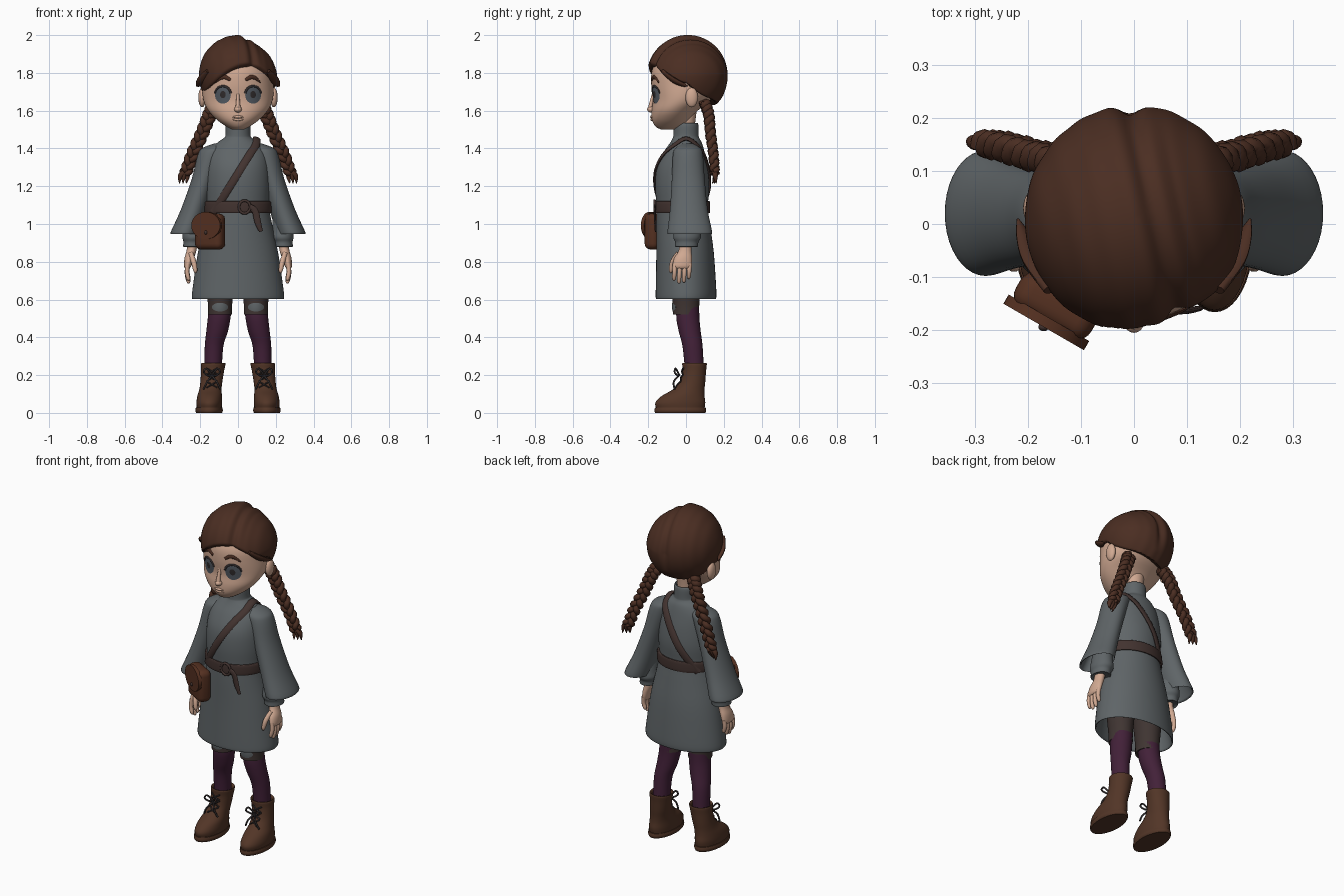
import bpy, bmesh, math
from mathutils import Vector, Matrix

cube = bpy.data.objects.get("Cube")
if cube:
    bpy.data.objects.remove(cube)


def material(name, red, green, blue):
    mat = bpy.data.materials.new(name)
    mat.use_nodes = True
    mat.diffuse_color = (red, green, blue, 1)
    shader = next(node for node in mat.node_tree.nodes if node.type == "BSDF_PRINCIPLED")
    shader.inputs["Base Color"].default_value = (red, green, blue, 1)
    return mat


skin_tone = material("skin", .64, .4, .29)
hair_brown = material("hair_brown", .07, .027, .016)
wool_grey = material("wool_grey", .115, .13, .137)
belt_leather = material("belt_leather", .055, .033, .029)
boot_leather = material("boot_leather", .085, .036, .02)
plum = material("stocking_plum", .055, .015, .04)
shorts_brown = material("shorts_brown", .05, .035, .032)
bag_leather = material("bag_leather", .09, .03, .015)
eye_grey = material("eye_grey", .085, .1, .12)
dark = material("dark_trim", .03, .025, .026)


def finish(bm, name, mat, matrix=None):
    """Turn a bmesh into a smooth shaded object."""
    if matrix:
        bm.transform(matrix)
    bmesh.ops.recalc_face_normals(bm, faces=bm.faces)
    mesh = bpy.data.meshes.new(name)
    bm.to_mesh(mesh)
    bm.free()
    mesh.materials.append(mat)
    for poly in mesh.polygons:
        poly.use_smooth = True
    mesh.set_sharp_from_angle(angle=math.radians(50))
    obj = bpy.data.objects.new(name, mesh)
    bpy.context.scene.collection.objects.link(obj)
    return obj


def spline(keys, steps=4):
    """Pass a smooth curve through tuples of any length."""
    out = []
    for i in range(len(keys) - 1):
        near = keys[max(i - 1, 0)], keys[i], keys[i + 1], keys[min(i + 2, len(keys) - 1)]
        for s in range(steps):
            t = s / steps
            out.append(tuple(b + (c - a) * t / 2 + (a - 2.5 * b + 2 * c - d / 2) * t * t
                             + (1.5 * (b - c) + (d - a) / 2) * t ** 3
                             for a, b, c, d in zip(*near)))
    return out + [tuple(keys[-1])]


def circle(count):
    return [(math.cos(math.tau * i / count), math.sin(math.tau * i / count)) for i in range(count)]


def bridge(name, rings, mat):
    """Skin a stack of equal point rings and cap the ends."""
    bm = bmesh.new()
    rows = [[bm.verts.new(p) for p in ring] for ring in rings]
    for low, high in zip(rows, rows[1:]):
        for i in range(len(low)):
            bm.faces.new((low[i - 1], low[i], high[i], high[i - 1]))
    bm.faces.new(rows[0])
    bm.faces.new(rows[-1])
    return finish(bm, name, mat)


def loft(name, keys, mat, side=1, count=40):
    """Stack level ellipses given as x, y, z, x radius, y radius."""
    rings = [[(side * (x + rx * c), y + ry * s, z) for c, s in circle(count)]
             for x, y, z, rx, ry in spline(keys)]
    return bridge(name, rings, mat)


def sweep(name, points, mat, side=1, steps=4, centre=None, count=10):
    """Run an ellipse along a path of x, y, z, width, thickness."""
    path = spline(points, steps)
    spots = [Vector((side * p[0], p[1], p[2])) for p in path]
    rings = []
    for i, p in enumerate(spots):
        along = (spots[min(i + 1, len(spots) - 1)] - spots[max(i - 1, 0)]).normalized()
        face = p - centre if centre else Vector((0, 1, 0))
        across = along.cross(face).normalized()
        out = across.cross(along)
        rings.append([p + across * path[i][3] * c + out * path[i][4] * s for c, s in circle(count)])
    return bridge(name, rings, mat)


def ball(name, spot, size, mat):
    bm = bmesh.new()
    bmesh.ops.create_uvsphere(bm, u_segments=24, v_segments=16, radius=1)
    return finish(bm, name, mat, Matrix.Translation(spot) @ Matrix.Diagonal((*size, 1)))


def surface(rings, x, z, way=-1):
    """Front or back y of a lofted body at a given x and z."""
    for a, b in zip(rings, rings[1:]):
        if a[2] <= z <= b[2]:
            t = (z - a[2]) / (b[2] - a[2])
            cx, cy, _, rx, ry = [m + (n - m) * t for m, n in zip(a, b)]
            return cy + way * ry * math.sqrt(max(.02, 1 - ((x - cx) / rx) ** 2))
    return 0


def patch(name, rings, cx, cz, rx, rz, mat, lift=.002, bulge=.004):
    """Thin oval plate that hugs a lofted body."""
    rows = []
    for j in range(1, 8):
        r = j / 7
        rows.append([(cx + rx * r * c, surface(rings, cx + rx * r * c, cz + rz * r * s)
                      - lift - bulge * (1 - r * r), cz + rz * r * s) for c, s in circle(28)])
    return bridge(name, rows, mat)


SIDES = (("left", 1), ("right", -1))

# Head and neck
head = [(0, -.09, 1.5, .03, .04), (0, -.085, 1.515, .06, .075), (0, -.08, 1.55, .11, .1),
        (0, -.06, 1.6, .157, .122), (0, -.02, 1.66, .184, .155), (0, 0, 1.74, .188, .184),
        (0, 0, 1.82, .178, .178), (0, 0, 1.9, .13, .13), (0, 0, 1.93, .08, .08)]
loft("head", head, skin_tone, count=64)
face = spline(head)
loft("neck", [(0, 0, 1.44, .05, .05), (0, 0, 1.52, .047, .047), (0, 0, 1.62, .06, .06)], skin_tone)
ball("nose", (0, -.182, 1.607), (.02, .024, .017), skin_tone)
sweep("nose_bridge", [(0, -.17, 1.69, .008, .01), (0, -.182, 1.65, .01, .01),
                      (0, -.19, 1.61, .014, .012)], skin_tone)
for part, z in (("upper_lip", 1.567), ("lower_lip", 1.553)):
    sweep(part, [(x, surface(face, x, z), z, r, r) for x, r in
                 ((-.03, .002), (0, .008), (.03, .002))], skin_tone)

# Eyes, lashes, brows and ears
for label, side in SIDES:
    patch(label + "_eye", face, side * .08, 1.683, .042, .046, eye_grey)
    patch(label + "_pupil", face, side * .08, 1.685, .015, .019, dark, .006, .001)
    arc = []
    for i in range(9):
        turn = math.radians(10 + 20 * i)
        x, z = .08 + .043 * math.cos(turn), 1.683 + .047 * math.sin(turn)
        arc.append((x, surface(face, x, z) - .002, z, .006, .004))
    sweep(label + "_lash", arc, dark, side)
    brow = ((.04, 1.762, .008), (.065, 1.777, .011), (.09, 1.773, .01), (.118, 1.75, .003))
    sweep(label + "_brow", [(x, surface(face, x, z), z, r, .006) for x, z, r in brow],
          hair_brown, side)
    ball(label + "_ear", (side * .19, .03, 1.67), (.02, .033, .052), skin_tone)

# Hair cap: a parted dome that dips under the skin below the hairline
bm = bmesh.new()
bmesh.ops.create_uvsphere(bm, u_segments=128, v_segments=80, radius=1)
middle = Vector((0, .01, 1.79))
for v in bm.verts:
    up = v.co.z
    p = Vector((v.co.x * .207, v.co.y * .215, up * (.21 if up > 0 else .22)))
    spot = p + middle
    gap = spot.x - (.045 - .23 * spot.y)
    crown = min(max((up + .5) / .5, 0), 1)
    scale = 1 - .09 * crown * math.exp(-(gap / .022) ** 2) + .004 * math.sin(gap * 110)
    scale -= .17 * max(up, 0) * min(max(gap / .06, 0), 1) * .9 ** 2 * .9
    bend = 2.8 if spot.x < .06 else 5
    hairline = max(1.85 - bend * (spot.x - .06) ** 2, 1.7) - 1.3 * max(spot.y, 0)
    dip = min(max((hairline - spot.z + .005) / .03, 0), 1)
    v.co = middle + p * scale * (1 - .2 * dip * dip * (3 - 2 * dip))
finish(bm, "hair_cap", hair_brown)

# Side locks and three-strand braids
for label, side in SIDES:
    sweep(label + "_side_lock", [(.16, -.125, 1.81, .012, .01), (.192, -.07, 1.765, .022, .012),
                                 (.21, -.02, 1.74, .016, .009), (.22, .01, 1.73, .002, .002)],
          hair_brown, side)
    spine = spline([(.12, .1, 1.64), (.15, .12, 1.58), (.19, .13, 1.48),
                    (.24, .145, 1.37), (.277, .153, 1.27)], 15)
    for strand in range(3):
        rope = []
        for i, (x, y, z) in enumerate(spine):
            turn = i * .38 + strand * math.tau / 3
            thick = .021 - .006 * i / len(spine)
            sway = .019 * math.sin(turn)
            rope.append((x + sway, y + .013 * math.sin(2 * turn), z + sway * .35, thick, thick))
        sweep(f"{label}_braid_strand_{strand}", rope, hair_brown, side, steps=1, count=8)
        tip = .268 + .018 * strand
        sweep(f"{label}_braid_tuft_{strand}", [(.275, .153, 1.285, .016, .016),
              (tip, .155, 1.255, .014, .014), (tip + .006, .14 + .01 * strand, 1.215, .002, .002)],
              hair_brown, side)

# Tunic with collar and open hem
tunic = [(0, 0, .61, .244, .16), (0, 0, .66, .24, .16), (0, -.005, .85, .212, .152),
         (0, -.015, 1, .18, .142), (0, -.02, 1.09, .166, .136), (0, -.02, 1.2, .17, .143),
         (0, -.02, 1.3, .165, .134), (0, -.01, 1.38, .15, .108), (0, 0, 1.43, .11, .084),
         (0, 0, 1.455, .075, .07), (0, 0, 1.47, .066, .067), (0, 0, 1.52, .065, .066)]
lining = [(0, 0, .8, .2, .135), (0, 0, .63, .23, .147), (0, 0, .605, .238, .155)]
rim = [(0, 0, 1.535, .058, .06), (0, 0, 1.52, .05, .05)]
loft("tunic", lining + tunic + rim, wool_grey, count=64)
cloth = spline(tunic)

# Arms: flared sleeves, cuffs, hands
for label, side in SIDES:
    loft(label + "_sleeve", [
        (.1, .01, 1.425, .03, .03), (.125, .01, 1.4, .066, .068), (.145, .01, 1.36, .07, .08),
        (.183, .012, 1.235, .063, .087), (.235, .015, 1.075, .068, .1), (.278, .02, .96, .077, .118),
        (.278, .02, .95, .073, .114), (.272, .02, .97, .068, .108), (.235, .015, 1.1, .05, .07)],
        wool_grey, side)
    loft(label + "_cuff", [
        (.23, .01, 1.08, .045, .05), (.235, .008, .97, .055, .068), (.235, .006, .93, .059, .073),
        (.238, .004, .905, .051, .062), (.24, .003, .88, .05, .06), (.24, .003, .885, .04, .045)],
        wool_grey, side)
    loft(label + "_palm", [
        (.24, 0, .91, .027, .032), (.246, -.005, .86, .026, .034), (.258, -.015, .82, .025, .047),
        (.266, -.02, .78, .02, .05), (.268, -.02, .765, .012, .04)], skin_tone, side, 24)
    for i, length in enumerate((.075, .09, .085, .065)):
        y = -.058 + .026 * i
        sweep(f"{label}_finger_{i}", [
            (.266, y, .79, .012, .013), (.27, y - .003, .79 - length * .6, .012, .012),
            (.262, y - .005, .785 - length, .01, .01), (.26, y - .005, .775 - length, .003, .003)],
            skin_tone, side)
    sweep(label + "_thumb", [(.25, -.04, .845, .013, .014), (.235, -.07, .8, .014, .014),
                             (.226, -.08, .755, .011, .011), (.225, -.08, .74, .003, .003)],
          skin_tone, side)

# Legs: shorts with knee patches, stockings, boots
for label, side in SIDES:
    shorts = [(.095, 0, .52, .064, .069), (.095, 0, .6, .066, .072), (.095, 0, .82, .09, .09)]
    loft(label + "_shorts_leg", shorts, shorts_brown, side)
    mirrored = [(side * r[0], *r[1:]) for r in spline(shorts)]
    patch(label + "_knee_patch", mirrored, side * .095, .56, .043, .023, wool_grey, .002, .002)
    loft(label + "_stocking", [
        (.095, .01, .56, .06, .06), (.1, .01, .5, .06, .061), (.111, .02, .43, .057, .058),
        (.127, .035, .35, .049, .053), (.132, .045, .22, .046, .05)], plum, side)
    boot = [(.152, -.03, .025, .066, .128), (.152, -.03, .055, .068, .132),
            (.15, -.015, .09, .065, .113), (.146, .015, .125, .059, .083),
            (.141, .035, .165, .058, .067), (.135, .044, .22, .061, .062),
            (.131, .045, .26, .065, .065)]
    loft(label + "_boot", boot + [(.131, .045, .257, .055, .055), (.131, .045, .23, .048, .05)],
         boot_leather, side)
    loft(label + "_boot_sole", [(.153, -.03, 0, .068, .133), (.153, -.03, .012, .073, .137),
                                (.153, -.03, .028, .07, .134)], boot_leather, side)
    upper = spline(boot)
    for i in range(3):
        for way in (-1, 1):
            lace = []
            for t in (-1, 0, 1):
                x, z = .138 + .028 * t * way, .15 + .035 * i + .016 * t
                lace.append((x, surface(upper, x, z) - .004, z, .004, .004))
            sweep(f"{label}_lace_{i}_{way}", lace, dark, side)
    for way in (-1, 1):
        bow = [(0, -.035, .2), (.03, -.055, .235), (.042, -.06, .215), (.02, -.045, .198),
               (0, -.035, .2), (.025, -.065, .165), (.045, -.06, .125)]
        sweep(f"{label}_bow_{way}", [(.138 + way * x, y, z, .005, .005) for x, y, z in bow],
              dark, side)

# Belt with buckle and hanging end
loft("belt", [(0, -.02, 1.06, .168, .14), (0, -.02, 1.063, .178, .147),
              (0, -.02, 1.115, .178, .147), (0, -.02, 1.12, .168, .14)], belt_leather, count=64)
frame = [(.035 + .03 * c, -.166, 1.09 + .034 * s, .007, .007) for c, s in circle(12)]
sweep("buckle", frame + frame[:1], belt_leather)
sweep("belt_end", [(.06, -.166, 1.09, .016, .006), (.09, -.165, 1.07, .017, .006),
                   (.105, -.163, 1.01, .017, .006), (.122, -.16, .96, .01, .005)], belt_leather)

# Strap over the left shoulder to the right hip
front, back = [], []
for i in range(9):
    t = i / 8
    x, z = .095 - .225 * t, 1.42 - .36 * t
    front.append((x, surface(cloth, x, z) - .004, z, .021, .008))
    back.append((x, surface(cloth, x, z, 1) + .004, z, .021, .008))
sweep("bag_strap", front[::-1] + [(.1, 0, 1.453, .021, .008)] + back, belt_leather,
      centre=Vector((0, 0, 1.2)))

# Shoulder bag with flap and button
place = Matrix.Translation((-.148, -.155, .96)) @ Matrix.Rotation(math.radians(-30), 4, "Z")
bm = bmesh.new()
bmesh.ops.create_cube(bm, size=1, matrix=Matrix.Diagonal((.165, .08, .19, 1)))
bmesh.ops.bevel(bm, geom=bm.edges[:], offset=.032, segments=5, profile=.5, affect="EDGES")
finish(bm, "bag_body", bag_leather, place)
bm = bmesh.new()
bmesh.ops.create_cone(bm, cap_ends=True, segments=48, radius1=1, radius2=1, depth=1)
tilt = Matrix.Rotation(math.pi / 2, 4, "X")
finish(bm, "bag_flap", bag_leather, place @ Matrix.Translation((0, -.036, .032))
       @ Matrix.Diagonal((.088, .02, .072, 1)) @ tilt)
ball("bag_button", place @ Vector((0, -.046, -.005)), (.01, .008, .01), belt_leather)
